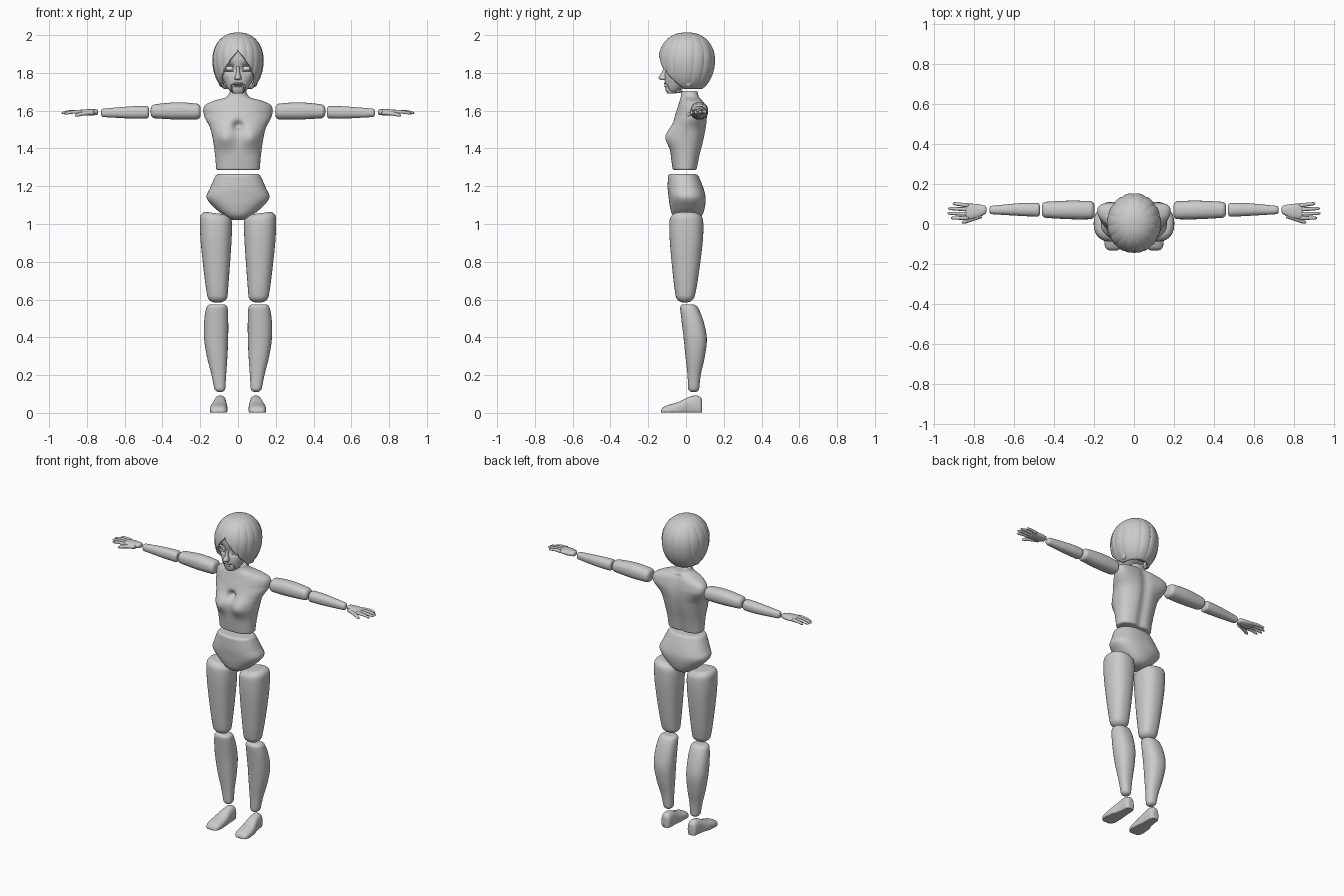
import bpy, bmesh, math
from math import sin, cos, pi, exp, radians, copysign
from mathutils import Vector

cube = bpy.data.objects.get("Cube")
if cube:
    bpy.data.objects.remove(cube)


def material(name, value):
    m = bpy.data.materials.new(name)
    m.use_nodes = True
    m.diffuse_color = (value, value, value, 1)
    m.node_tree.nodes["Principled BSDF"].inputs["Base Color"].default_value = m.diffuse_color
    return m


GREY = material("doll grey", 0.6)


def finish(name, bm, mirror=False, mat=GREY):
    bmesh.ops.recalc_face_normals(bm, faces=bm.faces)
    mesh = bpy.data.meshes.new(name)
    bm.to_mesh(mesh)
    bm.free()
    ob = bpy.data.objects.new(name, mesh)
    bpy.context.collection.objects.link(ob)
    mesh.materials.append(mat)
    mesh.shade_smooth()
    if mirror:
        ob.modifiers.new("Mirror", "MIRROR").use_mirror_merge = False
    return ob


def skin(bm, rings, caps=True):
    n = len(rings[0])
    for a, b in zip(rings, rings[1:]):
        for i in range(n):
            bm.faces.new((a[i], a[(i + 1) % n], b[(i + 1) % n], b[i]))
    if caps:
        bm.faces.new(rings[0])
        bm.faces.new(rings[-1])


def sample(rows, t):
    """Smoothly interpolated section at t; rows are (t, u0, u1, v0, v1)."""
    i = max(k for k in range(len(rows) - 1) if k == 0 or rows[k][0] <= t)
    a, b = rows[i], rows[i + 1]
    p, q = rows[max(i - 1, 0)], rows[min(i + 2, len(rows) - 1)]
    h = b[0] - a[0]
    s = (t - a[0]) / h
    out = []
    for k in range(1, 5):
        ma = (b[k] - p[k]) / (b[0] - p[0]) * h
        mb = (q[k] - a[k]) / (q[0] - a[0]) * h
        out.append((2*s**3 - 3*s*s + 1) * a[k] + (s**3 - 2*s*s + s) * ma
                   + (3*s*s - 2*s**3) * b[k] + (s**3 - s*s) * mb)
    return out


def loft(name, rows, axis="z", r=0.02, power=2.3, n=40, steps=24, deform=None, mirror=False):
    """Superellipse sections along an axis, with ends rounded by r."""
    t0, t1 = rows[0][0], rows[-1][0]
    arc = [r * (1 - cos(k * pi / 12)) for k in range(6)]
    ts = [t0 + d for d in arc]
    ts += [t0 + r + (t1 - t0 - 2 * r) * k / steps for k in range(steps + 1)]
    ts += [t1 - d for d in reversed(arc)]
    bm, rings = bmesh.new(), []
    for t in ts:
        u0, u1, v0, v1 = sample(rows, t)
        d = min(t - t0, t1 - t, r)
        inset = r - math.sqrt(max(0, r * r - (r - d) ** 2))
        ru, rv = max((u1 - u0) / 2 - inset, .002), max((v1 - v0) / 2 - inset, .002)
        ring = []
        for i in range(n):
            c, s = cos(2 * pi * i / n), sin(2 * pi * i / n)
            u = (u0 + u1) / 2 + ru * copysign(abs(c) ** (2 / power), c)
            v = (v0 + v1) / 2 + rv * copysign(abs(s) ** (2 / power), s)
            co = Vector({"z": (u, v, t), "x": (t, u, v), "y": (u, t, v)}[axis])
            ring.append(bm.verts.new(deform(co) if deform else co))
        rings.append(ring)
    skin(bm, rings)
    return finish(name, bm, mirror)


def ball(name, loc, size, mirror=False, mat=GREY):
    bm = bmesh.new()
    bmesh.ops.create_uvsphere(bm, u_segments=20, v_segments=12, radius=1)
    for v in bm.verts:
        v.co = Vector(loc) + v.co * Vector(size)
    return finish(name, bm, mirror, mat)


def bump(x, z, cx, cz, w):
    return exp(-((x - cx) ** 2 + (z - cz) ** 2) / (w * w))


# Torso with bust, chest hollow, spine groove and set-back shoulders
def shape_torso(co):
    x, y, z = co
    if y < 0:
        y -= .035 * bump(abs(x), z, .07, 1.46, .055)
        y += .04 * bump(x, z, 0, 1.52, .034) ** 2
    if y > .04:
        y -= .012 * exp(-(x / .03) ** 2) * (z < 1.66)
    if z > 1.5:
        y += .035 * (x / .18) ** 2 * min(1, (z - 1.5) / .08)
    return Vector((x, y, z))


loft("torso", [(1.285, -.115, .115, -.07, .06), (1.36, -.121, .121, -.08, .075),
               (1.44, -.132, .132, -.083, .095), (1.51, -.148, .148, -.075, .108),
               (1.57, -.178, .178, -.06, .11), (1.625, -.178, .178, -.042, .1),
               (1.652, -.13, .13, -.034, .088), (1.67, -.065, .065, -.028, .07),
               (1.705, -.042, .042, -.022, .06)],
     r=.01, n=96, steps=60, deform=shape_torso)

# Pelvis
loft("pelvis", [(1.02, -.04, .04, -.04, .06), (1.045, -.075, .075, -.07, .085),
                (1.09, -.128, .128, -.085, .1), (1.14, -.166, .166, -.092, .104),
                (1.19, -.148, .148, -.097, .092), (1.265, -.115, .115, -.095, .062)],
     r=.015, n=64, steps=36)


# Legs
def tilt_hip(co):
    k = max(0, (co.z - .9) / .15)
    return co + Vector((0, 0, .12 * (co.x - .14) * k))


loft("thighs", [(.585, .058, .158, -.05, .04), (.7, .049, .175, -.066, .062),
                (.9, .035, .197, -.085, .088), (1.0, .032, .202, -.088, .092),
                (1.06, .036, .2, -.082, .085)], r=.035, deform=tilt_hip, mirror=True)
loft("shins", [(.11, .068, .122, .012, .068), (.2, .063, .14, .008, .078),
               (.3, .056, .165, -.003, .1), (.4, .052, .18, -.013, .11),
               (.5, .052, .178, -.025, .088), (.575, .056, .165, -.034, .056)],
     r=.022, mirror=True)


def flat_sole(co):
    return Vector((co.x, co.y, max(co.z, .003)))


loft("feet", [(-.132, .07, .138, -.015, .026), (-.1, .058, .148, -.015, .04),
              (-.04, .056, .147, -.015, .058), (.015, .06, .132, -.015, .084),
              (.055, .062, .126, -.015, .092), (.086, .066, .122, -.015, .08)],
     axis="y", r=.016, power=2.5, deform=flat_sole, mirror=True)

# Arms
loft("upper_arms", [(.198, .024, .114, 1.554, 1.636), (.32, .024, .117, 1.553, 1.644),
                    (.462, .032, .11, 1.561, 1.632)], axis="x", r=.022, mirror=True)
loft("forearms", [(.472, .036, .106, 1.558, 1.625), (.56, .04, .105, 1.558, 1.623),
                  (.725, .05, .09, 1.567, 1.61)], axis="x", r=.014, mirror=True)

# Hands: palm, fingers and thumb
loft("palms", [(.74, .052, .09, 1.578, 1.607), (.785, .03, .1, 1.575, 1.608),
               (.845, .022, .102, 1.582, 1.604)], axis="x", r=.009, n=24, steps=10, mirror=True)


def digit(name, start, end, radius):
    """Tapered finger with a slight downward bend."""
    a, b = Vector(start), Vector(end)
    side = Vector((0, 0, 1)).cross(b - a).normalized()
    bm, rings = bmesh.new(), []
    for k in range(9):
        s = k / 8
        mid = a.lerp(b, s) + Vector((0, 0, .004 * sin(pi * s)))
        rad = radius * (1 - .3 * s) * (.45 if k == 8 else 1)
        rings.append([bm.verts.new(mid + rad * (side * cos(q * pi / 5) + Vector((0, 0, sin(q * pi / 5)))))
                      for q in range(10)])
    skin(bm, rings)
    finish(name, bm, mirror=True)


for name, y0, tip, y1, z1 in [("index", .03, .918, .03, 1.584), ("middle", .051, .934, .053, 1.587),
                              ("ring", .073, .931, .078, 1.589), ("little", .093, .908, .103, 1.59)]:
    digit(name + "_fingers", (.83, y0, 1.593), (tip, y1, z1), .0105)
digit("thumbs", (.765, .042, 1.588), (.862, .006, 1.574), .013)


# Head with eye sockets and a recess for the hinged jaw
def shape_head(co):
    x, y, z = co
    if y < -.04:
        y += .022 * bump(abs(x), z, .042, 1.824, .024)
        if abs(x) < .036 and z < 1.739:
            y += .025
    return Vector((x, y, z))


loft("head", [(1.693, -.035, .035, -.088, -.05), (1.72, -.055, .055, -.104, -.01),
              (1.75, -.072, .072, -.112, .04), (1.785, -.088, .088, -.112, .07),
              (1.83, -.1, .1, -.112, .095), (1.88, -.102, .102, -.117, .1),
              (1.93, -.09, .09, -.108, .09), (1.975, -.05, .05, -.06, .05)],
     r=.012, power=2.1, n=128, steps=90, deform=shape_head)
loft("jaw", [(1.69, -.027, .027, -.098, -.05), (1.71, -.031, .031, -.108, -.05),
             (1.731, -.03, .03, -.112, -.05)], r=.007, power=2.6, n=32, steps=8)

# Facial features
loft("nose", [(1.762, -.017, .017, -.135, -.095), (1.774, -.018, .018, -.146, -.095),
              (1.8, -.01, .01, -.129, -.095), (1.835, -.009, .009, -.116, -.09)],
     r=.006, power=2, n=20, steps=12)
ball("upper_lip", (0, -.109, 1.744), (.026, .009, .006))
ball("lower_lip", (0, -.108, 1.729), (.022, .008, .005))
ball("eyes", (.042, -.082, 1.824), (.023, .016, .015), True, material("eye pale grey", .8))
for name, z, size in [("upper_lids", 1.838, .005), ("lower_lids", 1.81, .003), ("brows", 1.856, .004)]:
    ball(name, (.044, -.094, z), (.027, .012, size), True)
ball("ears", (.097, .012, 1.795), (.013, .02, .032), True)

# Swept hair: strands radiate from the crown and leave the face open
bm, rings, count = bmesh.new(), [], 120
for k in range(1, 33):
    ring = []
    for i in range(count):
        a = 2 * pi * i / count - pi
        open_side = min(1, abs(a) / 1.4)
        phi = k / 32 * radians(68 + 84 * open_side ** .9)
        strand = 1 - .035 * (1 - abs(sin(8 * a + .7 * sin(a) * phi))) ** 2 * sin(phi)
        width = sin(phi) ** .85 * strand
        depth = .137
        ring.append(bm.verts.new((.122 * width * sin(a), .004 - depth * width * cos(a),
                                  1.868 + (.132 if phi < pi / 2 else .162) * cos(phi))))
    rings.append(ring)
skin(bm, rings, caps=False)
bm.faces.new(rings[0])
hair = finish("hair", bm)
thick = hair.modifiers.new("Thickness", "SOLIDIFY")
thick.thickness = .014
thick.offset = -1

# Gathered lock at the nape and side locks
ball("nape_lock", (0, .075, 1.75), (.05, .035, .03))
ball("side_locks", (.088, .012, 1.758), (.016, .026, .034), True)
